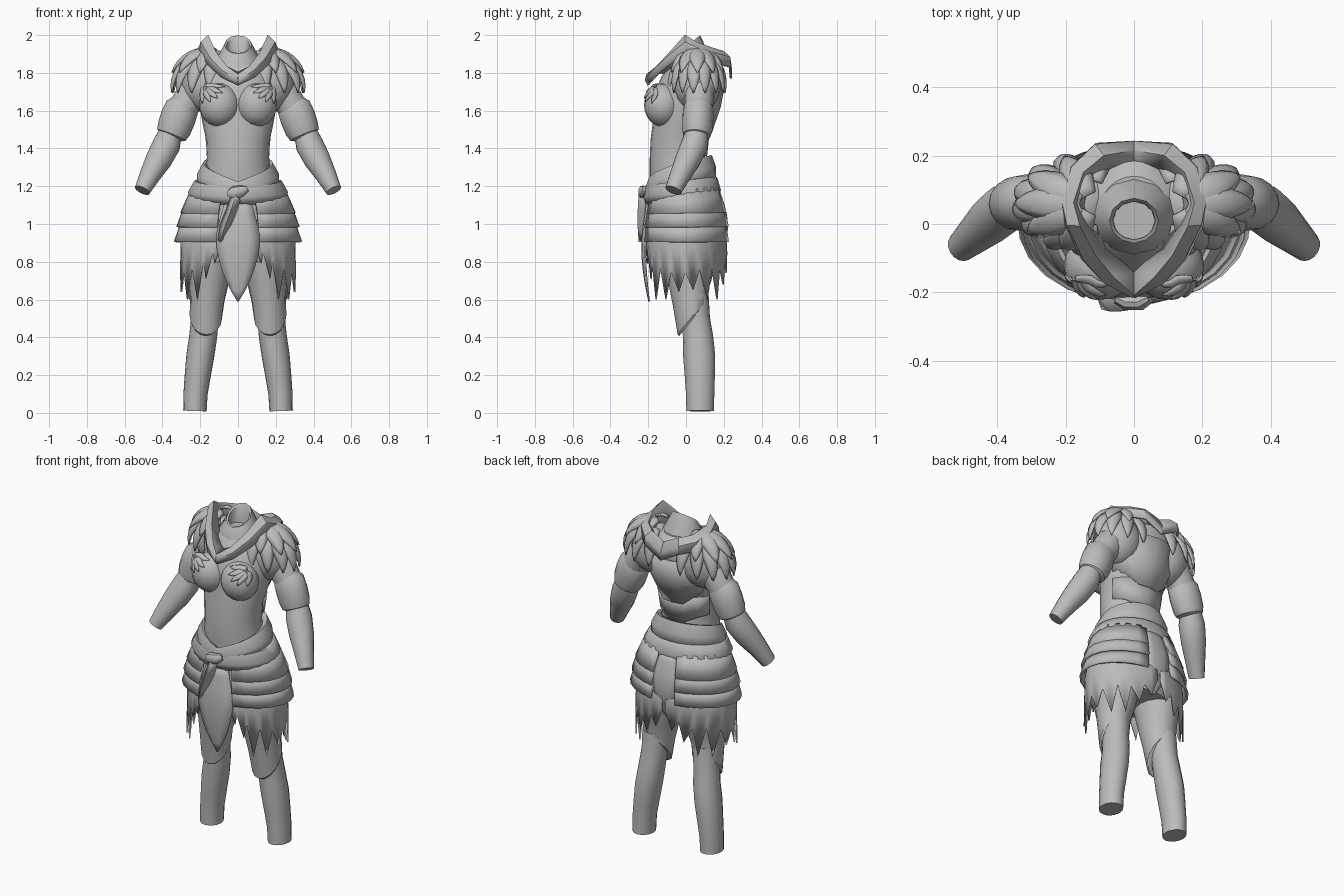
import bpy, bmesh, math
from mathutils import Vector as V

if "Cube" in bpy.data.objects:
    bpy.data.objects.remove(bpy.data.objects["Cube"])

steel = bpy.data.materials.new("plain grey")
steel.diffuse_color = (0.5, 0.5, 0.5, 1)
steel.use_nodes = True
steel.node_tree.nodes["Principled BSDF"].inputs["Base Color"].default_value = steel.diffuse_color


def grid(name, rows, closed=False, caps=False, mirror=False, thick=0, angle=35):
    """Skin a list of equal-length point rows."""
    bm = bmesh.new()
    vs = [[bm.verts.new(p) for p in r] for r in rows]
    n = len(vs[0])
    for a, b in zip(vs, vs[1:]):
        for i in range(n if closed else n - 1):
            j = (i + 1) % n
            bm.faces.new((a[i], a[j], b[j], b[i]))
    if caps:
        bm.faces.new(vs[0])
        bm.faces.new(vs[-1])
    bmesh.ops.recalc_face_normals(bm, faces=bm.faces)
    me = bpy.data.meshes.new(name)
    bm.to_mesh(me)
    bm.free()
    me.materials.append(steel)
    ob = bpy.data.objects.new(name, me)
    bpy.context.collection.objects.link(ob)
    bpy.ops.object.select_all(action='DESELECT')
    ob.select_set(True)
    bpy.context.view_layer.objects.active = ob
    bpy.ops.object.shade_smooth_by_angle(angle=math.radians(angle))
    if thick:
        m = ob.modifiers.new("thickness", 'SOLIDIFY')
        m.thickness, m.offset = thick, 0
    if mirror:
        ob.modifiers.new("mirror", 'MIRROR')
    return ob


def tube(name, pts, n=16, **kw):
    """Limb through (x, y, z, rx, ry[, tilt]) rings set across the path."""
    ps = [V(p[:3]) for p in pts]
    rows = []
    for i, p in enumerate(pts):
        t = (ps[min(i + 1, len(ps) - 1)] - ps[max(i - 1, 0)]).normalized()
        if t.z < 0:
            t = -t
        u = V((0, 1, 0)).cross(t).normalized()
        v = t.cross(u)
        tilt = p[5] if len(p) > 5 else 0
        row = []
        for k in range(n):
            a = 2 * math.pi * k / n
            row.append(ps[i] + u * p[3] * math.cos(a) + v * p[4] * math.sin(a)
                       + V((0, 0, tilt * math.sin(a))))
        rows.append(row)
    return grid(name, rows, closed=True, **kw)


def wrap(name, rows, angles, hem=None, closed=False, **kw):
    """Shell round the body; rows are (z front, z back, half width, y front, y back)."""
    out = []
    for r, (zf, zb, w, yf, yb) in enumerate(rows):
        row = []
        for k, deg in enumerate(angles):
            a = math.radians(deg)
            s = math.sin(a)
            z = zf + (zb - zf) * math.sqrt(max(0, (1 + s) / 2))
            if hem and r == len(rows) - 1:
                z = hem[k]
            row.append(V((w * math.cos(a), (yf + yb) / 2 + (yb - yf) / 2 * s, z)))
        out.append(row)
    return grid(name, out, closed=closed, **kw)


def petal(name, path, normals, width, bulge=0.015, thick=0.008, mirror=True):
    """Pointed leaf, raised along its middle."""
    rows, n = [], len(path) - 1
    for i, p in enumerate(path):
        t = i / n
        f = max(0.02, min(1, 0.55 + 1.2 * t) * (1 - t ** 3))
        tan = path[min(i + 1, n)] - path[max(i - 1, 0)]
        side = tan.cross(normals[i]).normalized()
        rows.append([p + side * s * width * f + normals[i] * bulge * f * (1 - s * s)
                     for s in (-1, -0.5, 0, 0.5, 1)])
    return grid(name, rows, mirror=mirror, thick=thick)


def ellipsoid(name, c, r, n=20, m=12):
    rows = []
    for i in range(m + 1):
        a = math.pi * (0.01 + 0.98 * i / m)
        rows.append([V((c[0] + r[0] * math.sin(a) * math.cos(b), c[1] + r[1] * math.sin(a) * math.sin(b),
                        c[2] + r[2] * math.cos(a))) for b in (2 * math.pi * k / n for k in range(n))])
    return grid(name, rows, closed=True, caps=True, mirror=True)


ROUND = [i * 15 for i in range(24)]

# Torso and neck
torso = [(0.8, .2, -.14, .17), (.95, .25, -.18, .19), (1.05, .24, -.18, .18), (1.15, .21, -.18, .15),
         (1.25, .175, -.192, .125), (1.35, .165, -.192, .10), (1.45, .17, -.187, .10),
         (1.52, .185, -.178, .125), (1.6, .2, -.17, .16), (1.7, .21, -.165, .185),
         (1.78, .2, -.13, .20), (1.84, .15, -.09, .19), (1.88, .1, -.06, .14)]
wrap("torso", [(z, z, w, f, b) for z, w, f, b in torso], ROUND, closed=True, caps=True)
tube("neck", [(0, .03, 1.8, .135, .125), (0, .02, 1.87, .12, .11), (0, .01, 1.95, .072, .066, .04),
              (0, .01, 1.945, .062, .056, .04), (0, .01, 1.86, .06, .055)], n=12, caps=True)

# Breastplate cups with fanned scales
C, R = (.098, -.122, 1.63), (.108, .1, .115)
ellipsoid("breast_cup", C, R)
for k in range(5):
    a = math.radians(185 + 21 * k)
    path, nor = [], []
    for i in range(6):
        d = .02 + .02 * i
        x, z = .19 + d * math.cos(a), 1.735 + .8 * d * math.sin(a)
        q = 1 - ((x - C[0]) / R[0]) ** 2 - ((z - C[2]) / R[2]) ** 2
        path.append(V((x, C[1] - R[1] * math.sqrt(max(.12, q)) - .003, z)))
        nor.append(V(((x - C[0]) / .1, -.8, (z - C[2]) / .1)).normalized())
    petal("chest_scale", path, nor, .018, .008, .006)

# Back plates with angular hems
BACK = [20, 45, 70, 90, 110, 135, 160]
wrap("upper_back_plate", [(1.74, 1.76, .205, -.15, .205), (1.62, 1.62, .207, -.17, .178),
                          (1.5, 1.5, .19, -.18, .13)], BACK,
     hem=[1.56, 1.54, 1.48, 1.48, 1.48, 1.54, 1.56], thick=.012, angle=20)
wrap("lower_back_plate", [(1.52, 1.52, .187, -.18, .125), (1.38, 1.38, .174, -.185, .108)], BACK,
     hem=[1.4, 1.39, 1.36, 1.36, 1.36, 1.39, 1.4], thick=.008, angle=20)

# Collar: inner throat, raised rim with two points, bulging outer edge
rim = [(0, -.205, 1.79), (.06, -.155, 1.83), (.115, -.09, 1.9), (.16, -.005, 1.997), (.178, .06, 1.955),
       (.15, .15, 1.925), (.09, .2, 1.91), (0, .215, 1.87)]
outer = [(0, -.2, 1.735), (.085, -.165, 1.775), (.15, -.1, 1.835), (.2, 0, 1.9), (.21, .06, 1.88),
         (.185, .16, 1.85), (.11, .232, 1.83), (0, .238, 1.77)]
inner = [(x * .65, y * .7, 1.8) for x, y, z in rim]
mid = [((a[0] + b[0]) / 2 + .012, (a[1] + b[1]) / 2 * 1.06, (a[2] + b[2]) / 2 + .012) if a[0] else
       (0, (a[1] + b[1]) / 2 * 1.05, (a[2] + b[2]) / 2) for a, b in zip(rim, outer)]
grid("collar", [inner, rim, mid, outer], mirror=True, thick=.012)

# Feathered shoulder guards in two layers
ellipsoid("shoulder_pad", (.165, .06, 1.74), (.135, .125, .15))


def feathers(name, azimuths, t0, t1, grow, width):
    for phi in azimuths:
        p = math.radians(phi)
        path, nor = [], []
        for i in range(8):
            t = math.radians(t0 + (t1 - t0) * i / 7)
            d = V((math.cos(p) * math.sin(t), math.sin(p) * math.sin(t), math.cos(t)))
            path.append(V((.125 + .225 * grow * d.x, .06 + .145 * grow * d.y, 1.705 + .2 * grow * d.z)))
            nor.append(V((d.x, d.y * 1.4, d.z)).normalized())
        petal(name, path, nor, width, .018, .01)


feathers("long_feather", (-85, -58, -32, -8, 16, 42, 68, 95), 25, 93, 1.0, .042)
feathers("short_feather", (-70, -35, 0, 35, 70), 8, 64, 1.1, .048)

# Arms
tube("upper_arm", [(.17, .07, 1.75, .08, .08), (.24, .07, 1.69, .085, .08), (.3, .065, 1.6, .078, .075),
                   (.34, .06, 1.5, .07, .07)], caps=True, mirror=True)
tube("sleeve_cuff", [(.283, .065, 1.64, .07, .068), (.297, .065, 1.615, .09, .08), (.318, .063, 1.56, .094, .082),
                     (.34, .06, 1.5, .09, .08), (.352, .057, 1.47, .08, .073), (.358, .055, 1.455, .05, .05)],
     caps=True, mirror=True)
tube("forearm", [(.355, .06, 1.49, .06, .06), (.378, .045, 1.42, .074, .072), (.42, .01, 1.34, .07, .068),
                 (.465, -.03, 1.26, .056, .056), (.507, -.067, 1.178, .042, .045)], caps=True, mirror=True)

# Legs
tube("lower_leg", [(.228, .075, .01, .062, .073), (.225, .075, .1, .064, .075), (.213, .073, .2, .069, .08),
                   (.2, .07, .3, .074, .085), (.185, .064, .4, .074, .08), (.175, .052, .5, .073, .075),
                   (.168, .04, .62, .08, .08)], caps=True, mirror=True)
tube("thigh_guard", [(.17, .038, .5, .078, .074, .085), (.17, .037, .51, .086, .082, .085),
                     (.163, .025, .6, .092, .092, .04), (.152, .02, .7, .105, .115),
                     (.145, .02, .85, .125, .145), (.125, .015, 1.0, .12, .15)], caps=True, mirror=True)

# Waist sash in two folds
wrap("sash_upper_fold", [(1.21, 1.35, .16, -.18, .11), (1.22, 1.36, .183, -.2, .135),
                         (1.18, 1.3, .212, -.215, .155), (1.14, 1.22, .215, -.205, .155)],
     ROUND, closed=True, thick=.01, angle=60)
wrap("sash_lower_fold", [(1.17, 1.25, .205, -.19, .15), (1.185, 1.24, .23, -.213, .163),
                         (1.14, 1.18, .26, -.222, .18), (1.1, 1.13, .245, -.205, .172)],
     ROUND, closed=True, thick=.01, angle=60)

# Sash knot and hanging end
tube("knot", [(-.05, -.215, 1.16, .02, .02), (-.02, -.228, 1.165, .036, .026), (.02, -.228, 1.175, .03, .025),
              (.045, -.215, 1.185, .018, .018)], n=10, caps=True)
grid("sash_end", [[V((x - w, -.215, z)), V((x - w * .3, y, z - .01)), V((x + w, -.215, z + .01))]
                  for x, y, z, w in ((0, -.245, 1.17, .025), (-.03, -.25, 1.08, .027), (-.062, -.25, .99, .03),
                                     (-.09, -.245, .915, .012))], thick=.012)

# Layered hip plates
SIDE = [-70, -55, -40, -25, -10, 5, 20, 35, 50, 64, 76]
tiers = [((1.17, 1.19, .245, -.19, .175), (1.05, 1.06, .302, -.218, .215)),
         ((1.08, 1.09, .285, -.21, .205), (.98, .985, .322, -.23, .228)),
         ((1.0, 1.0, .302, -.22, .215), (.905, .905, .335, -.228, .228))]
for t in tiers:
    wrap("hip_plate", t, SIDE, mirror=True, thick=.012)

# Ragged side skirt
ragged = [(-72, .88), (-66, .79), (-64, .85), (-56, .71), (-53, .8), (-45, .6), (-37, .77), (-28, .6),
          (-20, .75), (-9, .64), (0, .74), (11, .65), (20, .76), (32, .6), (40, .77), (50, .6), (56, .77),
          (66, .68), (72, .8), (80, .74), (88, .85)]
wrap("ragged_skirt", [(1.02, 1.02, .28, -.2, .2), (.9, .9, .3, -.215, .212), (.7, .7, .303, -.222, .215)],
     [a for a, z in ragged], hem=[z for a, z in ragged], mirror=True, thick=.008)

# Front and back cloths
ZS = [1.12 - .53 * i / 9 for i in range(10)]
petal("front_cloth", [V((0, -.195 - .02 * math.sin(math.pi * i / 9), z)) for i, z in enumerate(ZS)],
      [V((0, -1, 0))] * 10, .125, .02, .008, mirror=False)
petal("back_cloth", [V((0, .165 + .04 * math.sin(math.pi * i / 9), 1.18 - .4 * i / 9)) for i in range(10)],
      [V((0, 1, 0))] * 10, .09, .015, .008, mirror=False)
